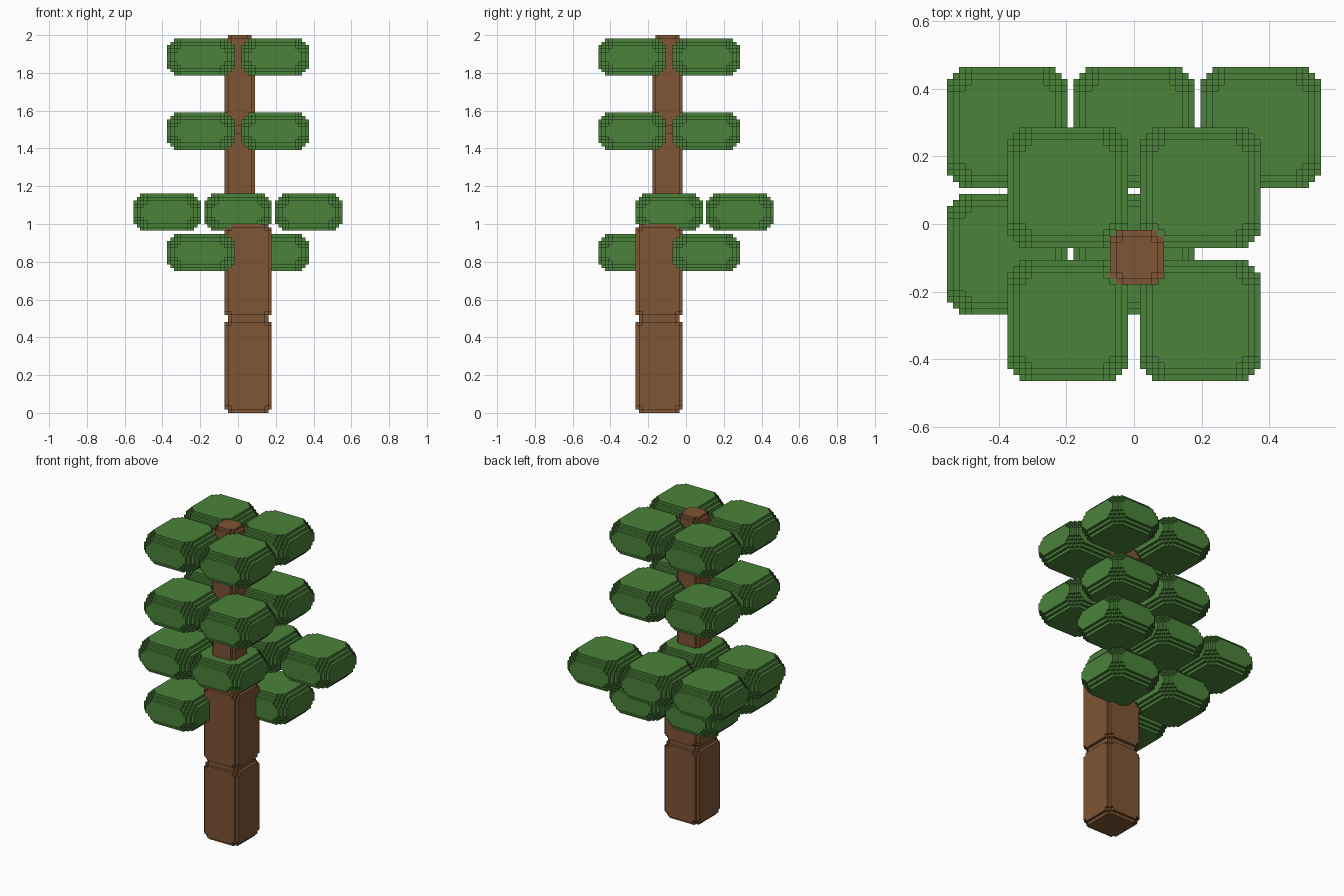
import bpy
import bmesh
import math
from itertools import product
from mathutils import Vector

if "Cube" in bpy.data.objects:
    bpy.data.objects.remove(bpy.data.objects["Cube"], do_unlink=True)

VOXEL = 2 / 112                  # the tree is 112 voxels tall
CENTRE = Vector((31, 26, 0))     # footprint is 62 x 52 voxels


def make_material(name, rgb):
    mat = bpy.data.materials.new(name)
    mat.use_nodes = True
    colour = (*rgb, 1)
    mat.diffuse_color = colour
    mat.node_tree.nodes["Principled BSDF"].inputs["Base Color"].default_value = colour
    return mat


def rounded_block(name, size, bevel, mat):
    """Voxel block with stepped edges (bevel voxels) and stepped corners."""
    def filled(cell):
        if any(c < 0 or c >= s for c, s in zip(cell, size)):
            return False
        a, b, c = (min(i, s - 1 - i) for i, s in zip(cell, size))
        return min(a + b, b + c, a + c) >= bevel and a + b + c >= 3 * bevel

    bm = bmesh.new()
    corners = {}

    def vert(p):
        key = tuple(p)
        if key not in corners:
            corners[key] = bm.verts.new(Vector(key) * VOXEL)
        return corners[key]

    # Skin only the exposed voxel sides
    for cell in product(*map(range, size)):
        if not filled(cell):
            continue
        for axis, side in product(range(3), (0, 1)):
            near = list(cell)
            near[axis] += 2 * side - 1
            if filled(near):
                continue
            u, v = (axis + 1) % 3, (axis + 2) % 3
            loop = []
            for du, dv in ((0, 0), (1, 0), (1, 1), (0, 1)):
                p = list(cell)
                p[axis] += side
                p[u] += du
                p[v] += dv
                loop.append(vert(p))
            bm.faces.new(loop if side else loop[::-1])

    # Merge the flat areas into large faces
    bmesh.ops.dissolve_limit(bm, angle_limit=math.radians(1),
                             verts=bm.verts[:], edges=bm.edges[:])
    mesh = bpy.data.meshes.new(name)
    bm.to_mesh(mesh)
    bm.free()
    mesh.materials.append(mat)
    return mesh


def place(name, mesh, x, y, z):
    obj = bpy.data.objects.new(name, mesh)
    obj.location = (Vector((x, y, z)) - CENTRE) * VOXEL
    bpy.context.collection.objects.link(obj)


bark = make_material("bark_brown", (0.209, 0.092, 0.035))
leaf = make_material("leaf_green", (0.069, 0.223, 0.042))

thick_log = rounded_block("thick_log", (14, 14, 28), 1, bark)
thin_log = rounded_block("thin_log", (9, 9, 28), 1, bark)
foliage = rounded_block("foliage_block", (20, 20, 11), 2, leaf)

# Trunk: two thick logs, then two thin logs flush with one corner
for i in range(2):
    place(f"lower_trunk_{i + 1}", thick_log, 27, 11, 28 * i)
    place(f"upper_trunk_{i + 1}", thin_log, 27, 16, 56 + 28 * i)

# Foliage tiers: height and block corners
ring = list(product((10, 32), (0, 22)))
tiers = {
    "bottom": (42, [p for p in ring if p != (32, 0)]),
    "wide": (54, [(0, 32), (21, 32), (42, 32), (0, 11), (21, 11)]),
    "middle": (78, ring),
    "top": (100, ring),
}
for tier, (z, spots) in tiers.items():
    for i, (x, y) in enumerate(spots):
        place(f"{tier}_foliage_{i + 1}", foliage, x, y, z)
